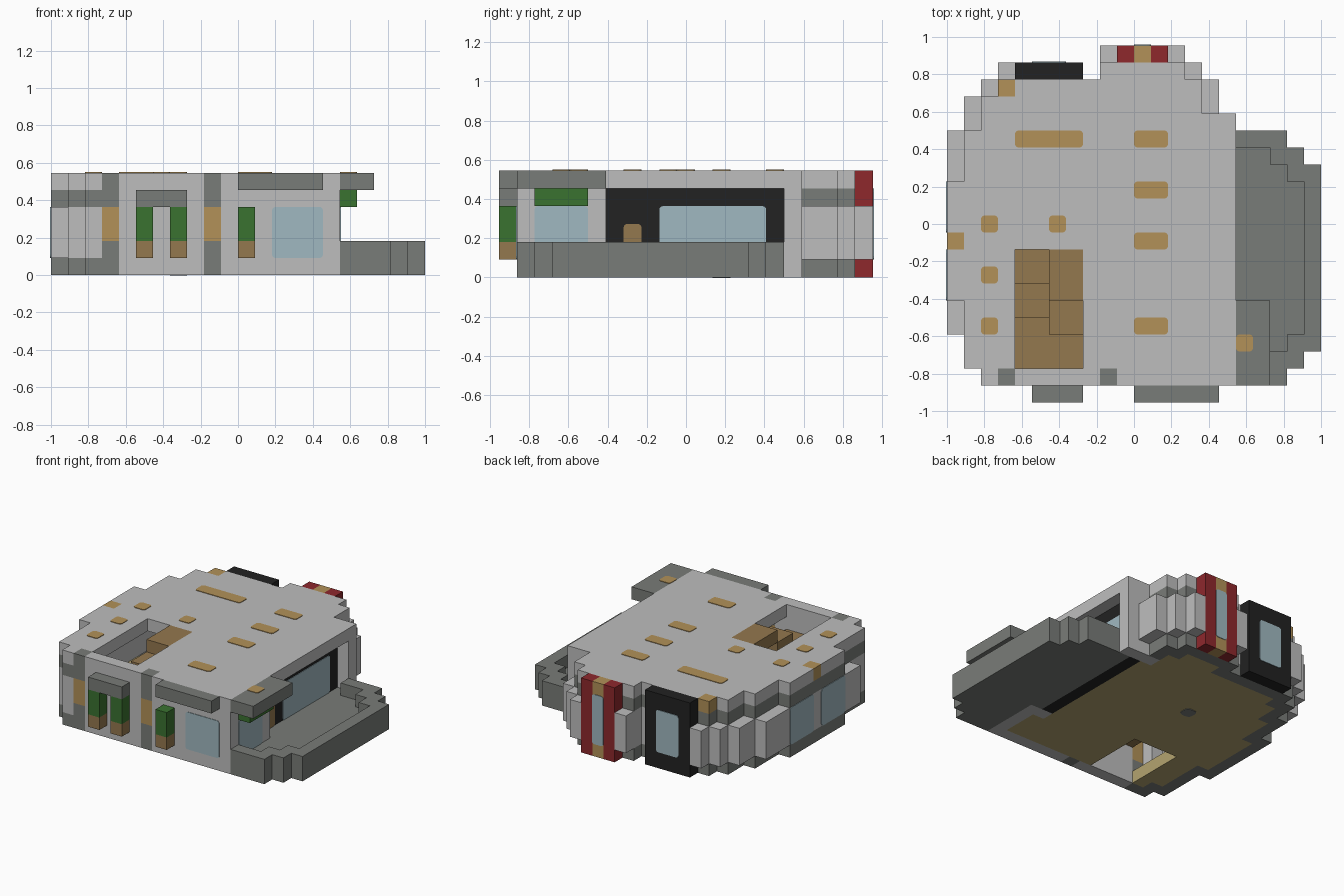
import bpy, bmesh, math
from mathutils import Vector

cube = bpy.data.objects.get("Cube")
if cube:
    bpy.data.objects.remove(cube, do_unlink=True)

U = 1 / 11                                  # block size
ORIGIN = Vector((-1, -10.5 * U, 0))


def linear(hex_code):
    vals = [int(hex_code[n:n + 2], 16) / 255 for n in (0, 2, 4)]
    return [v / 12.92 if v < 0.04 else ((v + 0.055) / 1.055) ** 2.4 for v in vals] + [1]


COLOURS = {"light_grey": "bebebe", "dark_grey": "797c78", "amber": "b29158",
           "brown": "94784e", "green": "3a7230", "black": "222222",
           "red": "8e282c", "glass": "a0b9c1", "sand": "b4a470"}
MATS = {}
for name, code in COLOURS.items():
    m = bpy.data.materials.new(name)
    m.use_nodes = True
    m.diffuse_color = linear(code)
    m.node_tree.nodes["Principled BSDF"].inputs["Base Color"].default_value = linear(code)
    MATS[name] = m


def finish(name, bm, mats):
    mesh = bpy.data.meshes.new(name)
    bm.to_mesh(mesh)
    bm.free()
    for mat in mats:
        mesh.materials.append(MATS[mat])
    obj = bpy.data.objects.new(name, mesh)
    bpy.context.collection.objects.link(obj)
    return obj


def build(name, cells):
    """Skin a {cell: colour} block set, keeping outer faces only."""
    bm, verts = bmesh.new(), {}
    mats = sorted(set(cells.values()))

    def vert(key):
        if key not in verts:
            verts[key] = bm.verts.new(ORIGIN + Vector(key) * U)
        return verts[key]

    for cell, mat in cells.items():
        for a in range(3):
            for side in (0, 1):
                near = list(cell)
                near[a] += 2 * side - 1
                if tuple(near) in cells:
                    continue
                ring = []
                for db, dc in ((0, 0), (1, 0), (1, 1), (0, 1)):
                    p = list(cell)
                    p[a] += side
                    p[(a + 1) % 3] += db
                    p[(a + 2) % 3] += dc
                    ring.append(vert(tuple(p)))
                face = bm.faces.new(ring if side else ring[::-1])
                face.material_index = mats.index(mat)
    bmesh.ops.dissolve_limit(bm, angle_limit=math.radians(1), verts=bm.verts[:],
                             edges=bm.edges[:], delimit={'MATERIAL'})
    return finish(name, bm, mats)


def box(i, j, k, mat):
    """Blocks in half-open index ranges."""
    return {(x, y, z): mat for x in range(*i) for y in range(*j) for z in range(*k)}


def plate(name, axis, sign, at, b, c, mat, radius=0.018):
    """Thin rounded panel on a face; b and c are ranges on the next two axes."""
    bm = bmesh.new()
    ring = []
    lo = [b[0] * U + radius, c[0] * U + radius]
    hi = [b[1] * U - radius, c[1] * U - radius]
    for q, (bx, cx) in enumerate(((hi[0], hi[1]), (lo[0], hi[1]), (lo[0], lo[1]), (hi[0], lo[1]))):
        for s in range(4):
            t = math.pi / 2 * (q + s / 3)
            p = Vector()
            p[axis] = at * U
            p[(axis + 1) % 3] = bx + radius * math.cos(t)
            p[(axis + 2) % 3] = cx + radius * math.sin(t)
            ring.append(bm.verts.new(ORIGIN + p))
    face = bm.faces.new(ring)
    out = bmesh.ops.extrude_face_region(bm, geom=[face])
    step = Vector()
    step[axis] = sign * 0.004
    bmesh.ops.translate(bm, vec=step, verts=[v for v in out["geom"] if isinstance(v, bmesh.types.BMVert)])
    bmesh.ops.recalc_face_normals(bm, faces=bm.faces[:])
    return finish(name, bm, [mat])


def footprint(spans):
    return {(i, j) for ids, (a, b) in spans for i in ids for j in range(a, b)}


def rim(area):
    near = [(x, y) for x in (-1, 0, 1) for y in (-1, 0, 1)]
    return {(i, j) for i, j in area if any((i + x, j + y) not in area for x, y in near)}


# Plans: bulging walls, roof and round terrace
wall_plan = footprint([([0], (4, 16)), ([1], (2, 18)), ([2], (1, 19)), (range(3, 8), (1, 20)),
                       ([8], (1, 19)), (range(9, 14), (1, 21)), ([14], (1, 20)),
                       ([15], (1, 19)), ([16], (1, 17))])
roof_plan = footprint([([0], (6, 13)), ([1], (2, 16)), ([2], (1, 18)), (range(3, 9), (1, 19)),
                       (range(9, 14), (1, 20)), ([14], (1, 19)), ([15, 16], (1, 17))])
recess = footprint([([16], (6, 16))])
door = footprint([(range(4, 8), (19, 20))])
sign_cells = footprint([(range(10, 13), (20, 21))])


def wall_colour(i, j, k):
    if i == 15 and 6 <= j < 16:
        return "black"
    if j == 1 and i in (3, 9):
        return "amber" if k in (2, 3) else "dark_grey"
    curved = i <= 2 or j >= 17
    return "dark_grey" if curved and k in (0, 4) else "light_grey"


# Outer walls, with dark bands above and below on the curved side
walls = {}
for k in range(5):
    plan = wall_plan if k in (1, 2, 3) else roof_plan
    ring = rim(plan - recess)
    if plan is wall_plan:
        ring |= wall_plan - roof_plan
    for i, j in ring - door - sign_cells:
        walls[i, j, k] = wall_colour(i, j, k)
build("walls", walls)

# Floor with stair opening
inner = roof_plan - rim(roof_plan - recess) - recess
well = footprint([(range(4, 8), (2, 7))])
build("floor", {(i, j, 0): "sand" for i, j in inner - well})

# Roof with stairwell
stair_hole = footprint([(range(4, 8), (2, 9))])
roof = {(i, j, 5): "light_grey" for i, j in roof_plan - stair_hole}
for i in (3, 9):
    roof[i, 1, 5] = "dark_grey"
roof[3, 18, 5] = roof[0, 9, 5] = "amber"
build("roof", roof)

# Winding stairs
stairs = {}
for i, j, k in (((4, 6), (7, 9), 1), ((4, 6), (5, 7), 2), ((4, 6), (2, 5), 3),
                ((6, 8), (2, 4), 3), ((6, 8), (4, 6), 4), ((6, 8), (6, 9), 5)):
    stairs.update(box(i, j, (k, k + 1), "brown"))
build("stairs", stairs)

# Terrace with parapet
terrace_plan = footprint([(range(17, 20), (1, 16)), ([20], (2, 15)), ([21], (3, 14))])
joined = terrace_plan | footprint([([16], (0, 17))])
terrace = {(i, j, 0): "dark_grey" for i, j in terrace_plan | recess}
terrace.update({(i, j, 1): "dark_grey" for i, j in rim(joined) & terrace_plan
                if i > 18 or j in (1, 15)})
build("terrace", terrace)

# Awnings
build("side_awning", box((17, 19), (1, 6), (5, 6), "dark_grey"))
build("front_awning", box((11, 16), (0, 1), (5, 6), "dark_grey"))
build("entrance_canopy", box((5, 8), (0, 1), (4, 5), "dark_grey"))
build("hanging_plants", box((17, 18), (2, 5), (4, 5), "green"))

# Front planters
for n, i in enumerate((5, 7, 11)):
    shrub = box((i, i + 1), (0, 1), (1, 4), "green")
    shrub[i, 0, 1] = "brown"
    build(f"planter_{n + 1}", shrub)

# Back door and red pillars
build("back_door", box((4, 8), (19, 20), (0, 6), "black"))
pillars = box((10, 13), (20, 21), (0, 6), "red")
pillars.update(box((11, 12), (20, 21), (0, 6), "amber"))
build("back_pillars", pillars)

# Window panes: axis, side, position, then ranges on the next two axes
for name, *spec in (("front_window", 1, -1, 1, (1, 4), (13, 16)),
                    ("side_window", 0, 1, 17, (2, 5), (1, 4)),
                    ("terrace_window", 0, 1, 16, (9, 15), (1, 4)),
                    ("left_window_front", 0, -1, 0, (6, 9), (1, 4)),
                    ("left_window_back", 0, -1, 0, (10, 13), (1, 4)),
                    ("back_door_window", 1, 1, 20, (1.3, 4.7), (5, 7)),
                    ("pillar_window", 1, 1, 21, (1, 5), (11, 12))):
    plate(name, *spec, "glass")
plate("terrace_hatch", 0, 1, 16, (7, 8), (1, 3), "brown")
plate("floor_drain", 2, -1, 0, (7, 8), (12, 13), "dark_grey", 0.03)

# Roof lights: first block, row and length
for i, j, length in ((4, 15, 4), (11, 15, 2), (11, 12, 2), (11, 9, 2), (11, 4, 2),
                     (2, 10, 1), (6, 10, 1), (2, 7, 1), (2, 4, 1), (17, 3, 1)):
    plate("roof_light", 2, 1, 6, (i, i + length), (j, j + 1), "amber")
